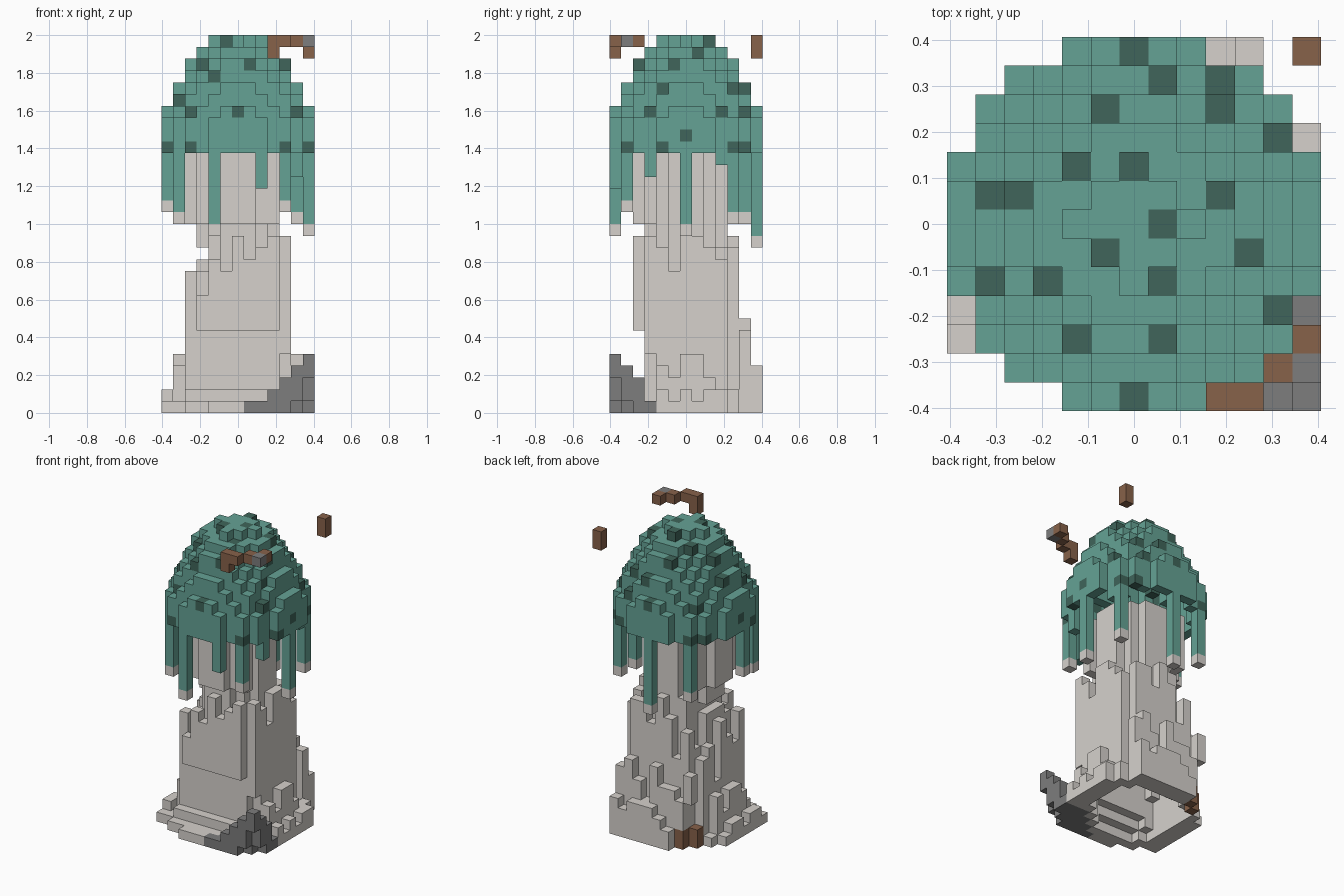
import bpy
import bmesh
import random
from math import hypot
from mathutils import Vector

random.seed(7)
S = 0.0625          # block size
N = 6               # blocks from the axis to the edge
SIDES = [(1, 0, 0), (-1, 0, 0), (0, 1, 0), (0, -1, 0)]
UP = (0, 0, 1)
DOWN = (0, 0, -1)

cube = bpy.data.objects.get("Cube")
if cube:
    bpy.data.objects.remove(cube, do_unlink=True)


def material(name, r, g, b):
    m = bpy.data.materials.new(name)
    m.use_nodes = True
    m.diffuse_color = (r, g, b, 1)
    m.node_tree.nodes["Principled BSDF"].inputs["Base Color"].default_value = (r, g, b, 1)
    return m


TEAL = material("teal_cap", 0.13, 0.365, 0.3)
DARK = material("dark_teal_spot", 0.05, 0.13, 0.103)
PALE = material("pale_stem", 0.67, 0.64, 0.605)
GREY = material("stone_grey", 0.205, 0.205, 0.205)
BROWN = material("bark_brown", 0.245, 0.122, 0.068)


def step(c, d):
    return (c[0] + d[0], c[1] + d[1], c[2] + d[2])


def shell(cells):
    """Keep only blocks open to a side or to the sky; the inside stays hollow."""
    return {c for c in cells if any(step(c, d) not in cells for d in SIDES + [UP])}


def build(name, cells, mats, solid, marked=()):
    """Skin the exposed faces of a set of blocks."""
    bm = bmesh.new()
    corners = {}

    def vert(p):
        key = tuple(round(2 * v) for v in p)
        if key not in corners:
            corners[key] = bm.verts.new(p * S)
        return corners[key]

    for c in sorted(cells):
        centre = Vector(c) + Vector((0, 0, 0.5))
        for d in SIDES + [UP, DOWN]:
            if step(c, d) in solid:
                continue
            n = Vector(d)
            u = Vector((d[1], d[2], d[0]))
            v = n.cross(u)
            quad = [vert(centre + (n + a * u + b * v) / 2)
                    for a, b in ((-1, -1), (1, -1), (1, 1), (-1, 1))]
            face = bm.faces.new(quad)
            face.material_index = int(c in marked)
    mesh = bpy.data.meshes.new(name)
    bm.to_mesh(mesh)
    bm.free()
    for m in mats:
        mesh.materials.append(m)
    bpy.context.collection.objects.link(bpy.data.objects.new(name, mesh))


grid = [(x, y) for x in range(-N, N + 1) for y in range(-N, N + 1)]

# Domed cap: squared radius of each layer, from the rim up
CAP = 22
layers = [42, 42, 41, 38, 32, 27, 22, 17, 12, 4]
dome = {(x, y, CAP + i) for i, limit in enumerate(layers)
        for x, y in grid if x * x + y * y <= limit}
cap = shell(dome)

# Spots on the column tops, then on the upright walls below the steps
above = [(0, 6), (1, 5), (3, 5), (-1, 4), (3, 4), (5, 3), (-2, 2), (0, 2), (-5, 1), (-4, 1),
         (3, 1), (1, 0), (-1, -1), (4, -1), (-5, -2), (-3, -2), (1, -2), (5, -3),
         (-2, -4), (1, -4), (0, -6)]
front = [(-4, 22), (4, 22), (-4, 25)]
side = [(0, 23), (-2, 22), (4, 22), (-5, 22), (-2, 27)]
spots = {max(c for c in cap if c[:2] == p) for p in above}
for axis, walls in ((1, front), (0, side)):
    for p in walls:
        row = [c for c in cap if (c[1 - axis], c[2]) == p]
        for pick in (min, max):
            c = pick(row, key=lambda q: q[axis])
            if step(c, UP) in dome:
                spots.add(c)

# Hanging strands (x, y, lowest block) with pale tips on the long ones
strands = [(-5, -4, 17), (-2, -6, 16), (2, -6, 19), (4, -5, 18), (5, -3, 20), (6, 0, 16),
           (5, 4, 17), (5, 3, 21), (0, 6, 15), (-4, 5, 17), (-6, -1, 18)]
drips = {(x, y, k) for x, y, low in strands for k in range(low, CAP)}
tips = {(x, y, low - 1) for x, y, low in strands if low < 19}


# Stem: a straight core, a thick trunk ring, and low roots around it
def in_trunk(x, y):
    return max(abs(x), abs(y)) <= 4 and hypot(x, y) <= 5


def column_height(x, y):
    d = hypot(x, y)
    if d > 6.6:
        return 0
    if in_trunk(x, y):
        top = 12 if x < -2 else 15
        low = 6 if x < 0 < y else top - 3
    else:
        top = 8 if y == 5 else 4 if y > 5 else 2 if d > 5.5 else 5
        top = min(top, 2 if x == -N else 5 if x < -4 else top)
        low = (top + 1) // 2
    return top if x * y == 0 else random.randint(low, top)


stem = set()
for x, y in grid:
    core = hypot(x, y) <= 3.3
    near = hypot(x, y) <= 4.3
    height = column_height(x, y)
    slab = 1 if y < -4 else 2
    for k in range(CAP):
        if core:
            keep = not (x == -3 and k == 13)
        elif k >= 16:
            keep = near and (x < -2 or y < -2)
        else:
            keep = k < height
        if y < -3 and slab <= k < 7:
            keep = False
        if k < 5 and (x - y > N and y < -2 or y - x > 8):
            keep = False
        if keep:
            stem.add((x, y, k))
roots = {c for c in stem if c[2] < 9 and not in_trunk(c[0], c[1])}
stem = shell(stem) | roots
for x, y, height in ((-6, -4, 1), (-6, -3, 2), (3, 6, 3), (4, 6, 4), (6, 3, 2)):
    stem |= {(x, y, k) for k in range(height)}

# Stone ridge: a diagonal sheet leaning out towards one corner
ridge = set()
for k, (near, far) in enumerate(((7, 10), (9, 11), (10, 11), (11, 12), (12, 12))):
    inner = -3 if k == 0 else -4
    ridge |= {(x, y, k) for x, y in grid if near <= x - y <= far and y <= inner}

# Bark pieces at the foot and floating beside the cap
foot = {(x, y, k) for x, y in ((-3, 5), (-4, 4)) for k in (0, 1)}
floating = {(6, 6, 30), (6, 6, 31), (3, -6, 30), (3, -6, 31), (4, -6, 31),
            (5, -5, 31), (6, -4, 31)}
pebble = {(6, -5, 31)}

stem -= ridge | foot | drips | tips
solid = cap | drips | tips | stem | ridge | foot | floating | pebble
build("cap", cap, [TEAL, DARK], solid, spots)
build("cap_strands", drips, [TEAL], solid)
build("strand_tips", tips, [PALE], solid)
build("stem", stem, [PALE], solid)
build("stone_ridge", ridge, [GREY], solid)
build("bark_foot", foot, [BROWN], solid)
build("floating_bark", floating, [BROWN], solid)
build("floating_pebble", pebble, [GREY], solid)
